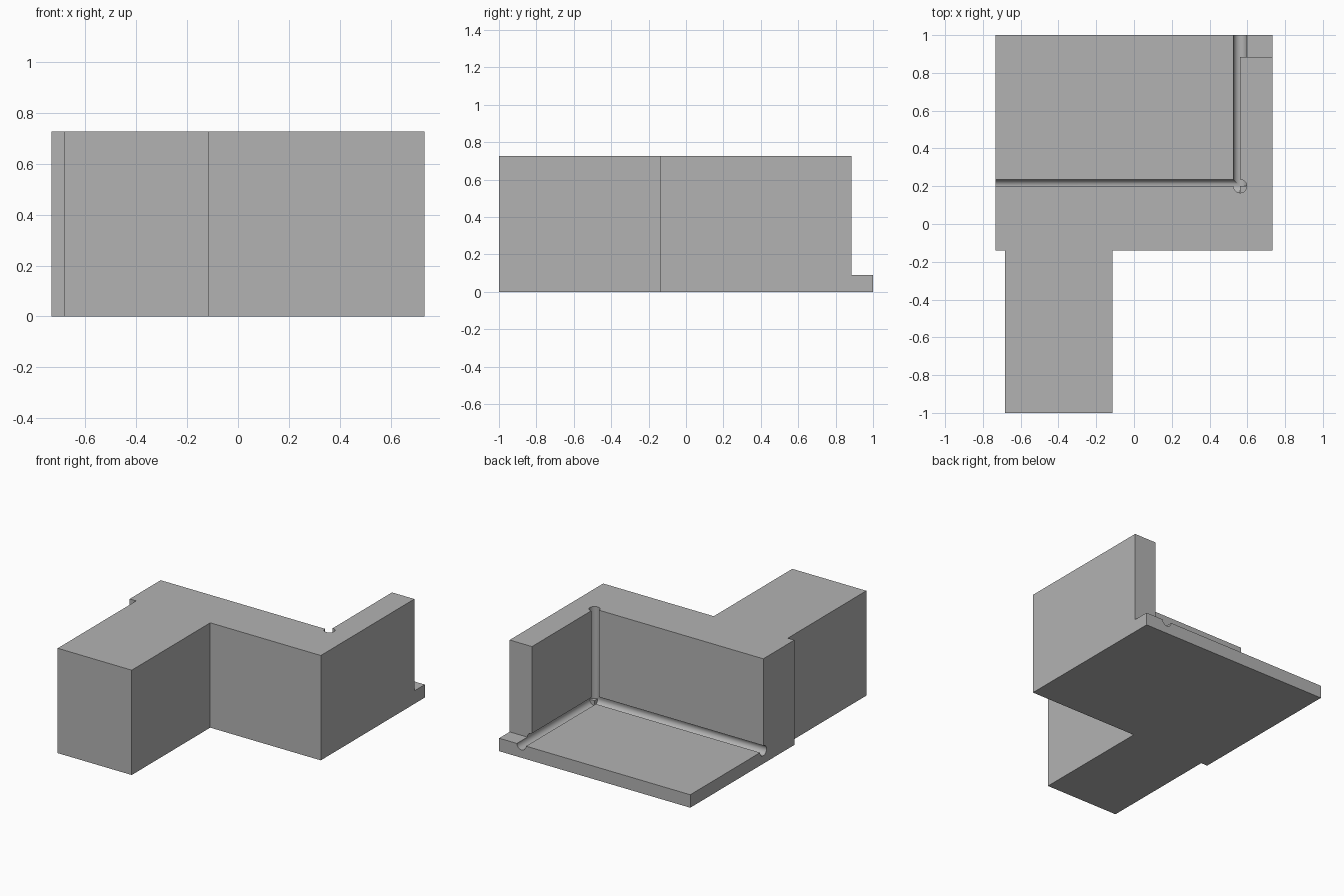
import bpy, bmesh
from mathutils import Vector

if "Cube" in bpy.data.objects:
    bpy.data.objects.remove(bpy.data.objects["Cube"])

HALF_X, TOP, FLOOR = 0.733, 0.727, 0.09
WALL_X, WALL_Y, END_Y = 0.562, 0.20, 0.885
RELIEF = 0.035

grey = bpy.data.materials.new("plain grey")
grey.use_nodes = True
colour = (0.45, 0.45, 0.45, 1)
grey.diffuse_color = colour
grey.node_tree.nodes["Principled BSDF"].inputs["Base Color"].default_value = colour


def add_object(name, bm):
    bmesh.ops.recalc_face_normals(bm, faces=bm.faces)
    mesh = bpy.data.meshes.new(name)
    bm.to_mesh(mesh)
    bm.free()
    mesh.materials.append(grey)
    obj = bpy.data.objects.new(name, mesh)
    bpy.context.collection.objects.link(obj)
    return obj


def prism(name, outline, z0, z1):
    bm = bmesh.new()
    face = bm.faces.new([bm.verts.new((x, y, z0)) for x, y in outline])
    top = bmesh.ops.extrude_face_region(bm, geom=[face])["geom"]
    moved = [v for v in top if isinstance(v, bmesh.types.BMVert)]
    bmesh.ops.translate(bm, verts=moved, vec=(0, 0, z1 - z0))
    return add_object(name, bm)


def rod(name, start, end):
    start, end = Vector(start), Vector(end)
    axis = end - start
    bm = bmesh.new()
    bmesh.ops.create_cone(bm, cap_ends=True, segments=32, radius1=RELIEF,
                          radius2=RELIEF, depth=axis.length)
    obj = add_object(name, bm)
    obj.rotation_euler = axis.to_track_quat("Z", "Y").to_euler()
    obj.location = (start + end) / 2
    return obj


# Solid block with a narrower front leg
body = prism("corner_block", [
    (-HALF_X, 1), (-HALF_X, -0.14), (-0.683, -0.14), (-0.683, -1),
    (-0.115, -1), (-0.115, -0.14), (HALF_X, -0.14), (HALF_X, 1)], 0, TOP)

# Pocket above the floor, and relief grooves along its three inner edges
corner = (WALL_X, WALL_Y, FLOOR)
cutters = [
    prism("pocket_cutter", [
        (-1, WALL_Y), (WALL_X, WALL_Y), (WALL_X, END_Y), (1, END_Y),
        (1, 1.2), (-1, 1.2)], FLOOR, 1),
    rod("back_edge_groove_cutter", corner, (-1, WALL_Y, FLOOR)),
    rod("side_edge_groove_cutter", corner, (WALL_X, 1.2, FLOOR)),
    rod("upright_groove_cutter", corner, (WALL_X, WALL_Y, 1)),
]

bpy.ops.object.select_all(action="DESELECT")
body.select_set(True)
bpy.context.view_layer.objects.active = body
for cutter in cutters:
    mod = body.modifiers.new(cutter.name, "BOOLEAN")
    mod.operation = "DIFFERENCE"
    mod.solver = "EXACT"
    mod.object = cutter
    bpy.ops.object.modifier_apply(modifier=mod.name)
for cutter in cutters:
    bpy.data.objects.remove(cutter)

# Round grooves shade smooth, block edges stay sharp
bpy.ops.object.shade_smooth_by_angle()
